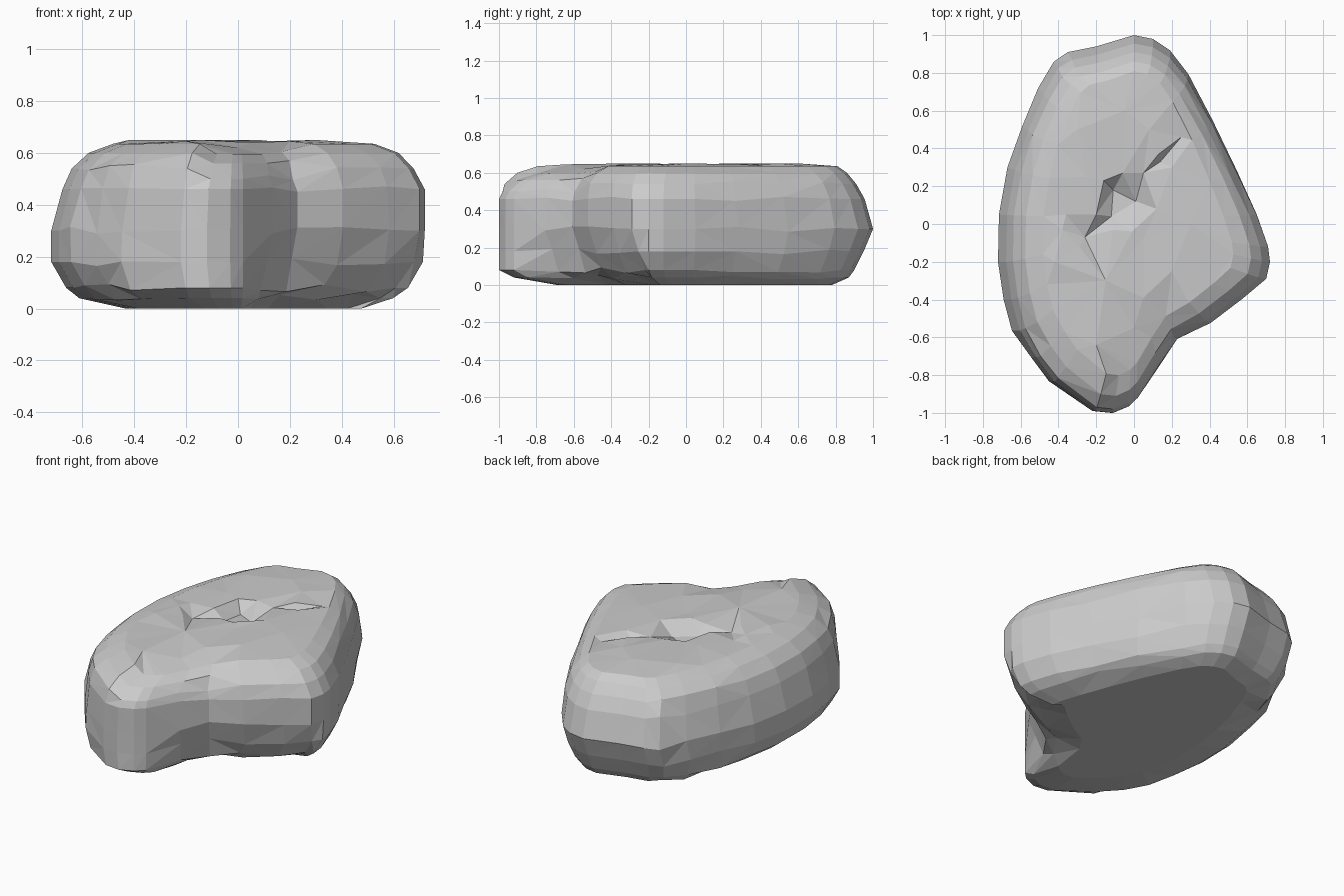
import bpy, bmesh, random
from mathutils import Vector
from mathutils.geometry import delaunay_2d_cdt

if "Cube" in bpy.data.objects:
    bpy.data.objects.remove(bpy.data.objects["Cube"])

random.seed(4)

# Widest outline of the boulder seen from above
OUTLINE = [(0, 1), (.1, .98), (.19, .92), (.28, .8), (.42, .55), (.55, .28),
           (.65, .05), (.71, -.12), (.72, -.2), (.7, -.29), (.58, -.39),
           (.4, -.52), (.23, -.61), (.13, -.75), (.02, -.92), (-.03, -.965),
           (-.12, -1), (-.22, -.99), (-.45, -.83), (-.55, -.71), (-.64, -.57),
           (-.69, -.4), (-.72, -.2), (-.715, .05), (-.67, .3), (-.6, .52),
           (-.51, .72), (-.42, .86), (-.35, .91), (-.2, .94)]

# Height, then outline scale towards left, right, back, front
RINGS = [(0, .60, .66, .78, .69), (.04, .85, .83, .87, .92),
         (.08, .92, .91, .90, 1), (.18, 1, .99, .95, 1), (.30, 1, 1, 1, 1),
         (.46, .94, 1, .955, 1), (.54, .89, .94, .91, .98),
         (.60, .80, .86, .86, .91), (.635, .67, .73, .81, .8)]

# Crown points and the cracks sunk into the top
TOP = [(-.3, .5, .65), (-.05, .6, .65), (.08, .5, .65), (-.42, -.2, .65),
       (-.25, .25, .65), (.3, 0, .65), (-.2, -.64, .645), (-.15, -.3, .65),
       (.2, -.25, .645), (.05, -.39, .64), (.0, -.55, .62),
       (.25, .46, .62), (.13, .37, .645), (.2, .3, .645), (.14, .33, .61),
       (-.06, .27, .645), (.05, .27, .63), (.12, .08, .645), (-.01, -.04, .645),
       (-.16, .23, .645), (-.11, .18, .58), (.01, .12, .585), (-.12, .04, .59),
       (-.26, -.07, .61), (-.36, .05, .635), (-.2, .05, .645),
       (-.29, -.12, .645), (-.11, -.03, .64), (.05, -.08, .64),
       (-.38, -.03, .645)]
CRACKS = [(11, 14), (14, 16), (22, 23), (23, 24), (21, 22), (20, 22)]


def ring_point(p, ring):
    z, left, right, back, front = ring
    base = z
    x = p[0] * (right if p[0] > 0 else left)
    y = p[1] * (back if p[1] > 0 else front)
    # Undercut below the notch on the front right
    if p[0] > .1 and -.8 < p[1] < -.2:
        under = max(0, 1 - base / .28)
        y += .10 * under
        x -= .04 * under
    # Top dips above the notch and slopes down along the nose
    if base > .5:
        if .2 < p[0] < .3 and p[1] < 0:
            z -= .03
        elif -.15 < p[0] < .2 and p[1] < -.7:
            z -= .04
    if base > 0:
        inner = .02 < base < .6 and max(abs(p[0]) / .72, abs(p[1])) < .9
        j = .008 if inner else 0
        x += random.uniform(-j, j)
        y += random.uniform(-j, j)
        z += random.uniform(-j, j) * 2
    return Vector((x, y, z))


bm = bmesh.new()
rows = [[bm.verts.new(ring_point(p, r)) for p in OUTLINE] for r in RINGS]
n = len(OUTLINE)

# Flat base and faceted sides
bm.faces.new(rows[0])
sides = []
for low, high in zip(rows, rows[1:]):
    for i in range(n):
        k = (i + 1) % n
        sides.append(bm.faces.new((low[i], low[k], high[k], high[i])))
bmesh.ops.triangulate(bm, faces=sides, quad_method='SHORT_EDGE')

# Cracked top
flat = [v.co.xy for v in rows[-1]] + [Vector(p[:2]) for p in TOP]
top_verts = rows[-1] + [bm.verts.new(p) for p in TOP]
edges = [(i, (i + 1) % n) for i in range(n)]
edges += [(n + a, n + b) for a, b in CRACKS]
result = delaunay_2d_cdt(flat, edges, [], 1, 1e-5)
for f in result[2]:
    bm.faces.new([top_verts[result[3][i][0]] for i in f])

bmesh.ops.recalc_face_normals(bm, faces=bm.faces)
mesh = bpy.data.meshes.new("boulder")
bm.to_mesh(mesh)
bm.free()
boulder = bpy.data.objects.new("boulder", mesh)
bpy.context.collection.objects.link(boulder)
